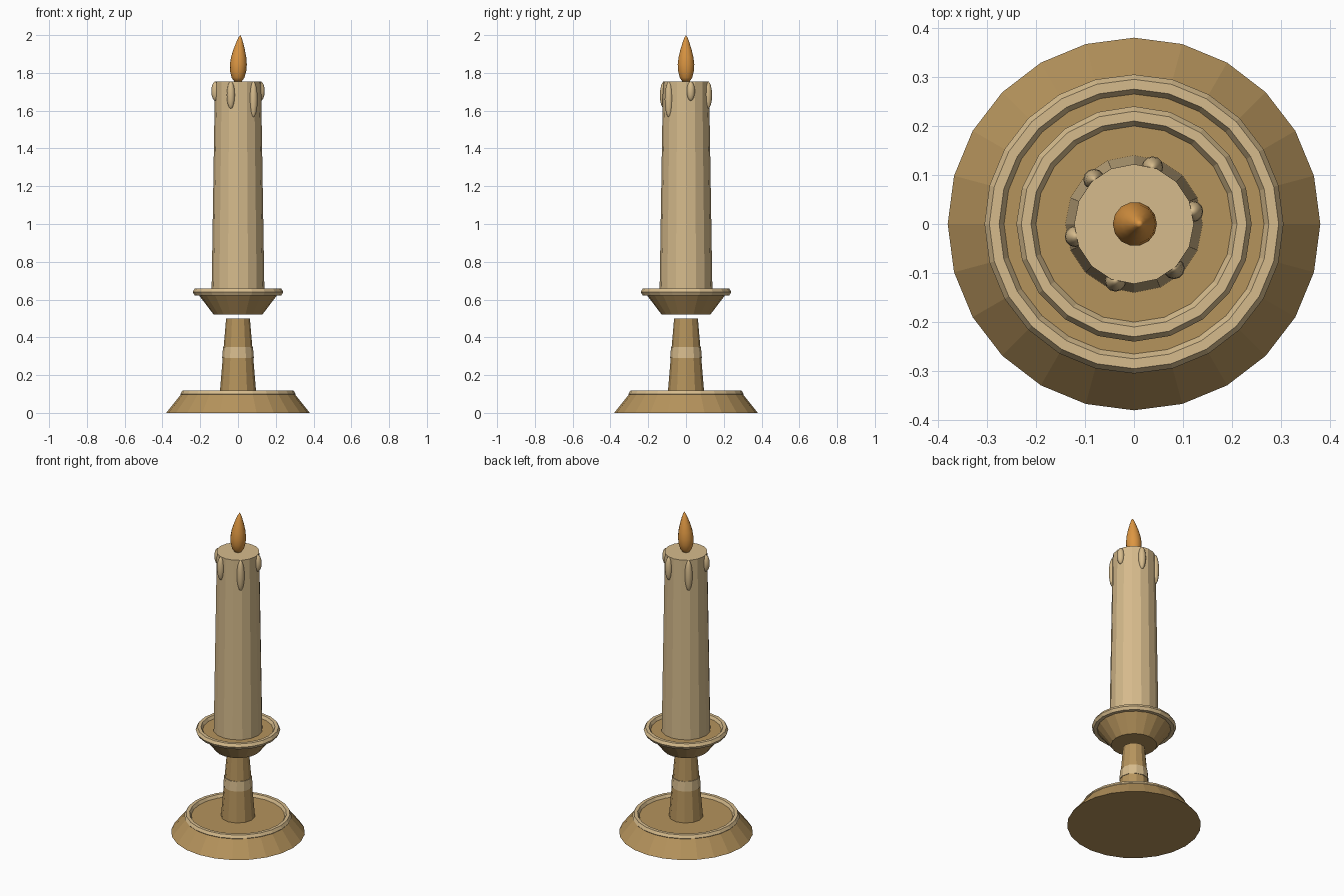
import bpy, bmesh, math

if "Cube" in bpy.data.objects:
    bpy.data.objects.remove(bpy.data.objects["Cube"])


def material(name, srgb):
    m = bpy.data.materials.new(name)
    lin = [((c / 255 + 0.055) / 1.055) ** 2.4 for c in srgb]
    m.diffuse_color = (*lin, 1)
    m.use_nodes = True
    m.node_tree.nodes["Principled BSDF"].inputs["Base Color"].default_value = m.diffuse_color
    return m


BROWN = material("warm brown", (181, 147, 92))
CREAM = material("pale wax", (214, 187, 140))
ORANGE = material("flame orange", (220, 150, 66))


def finish(name, mat, smooth=False):
    ob = bpy.context.object
    ob.name = name
    ob.data.materials.append(mat)
    if smooth:
        bpy.ops.object.shade_smooth()
    return ob


def frustum(name, sides, r0, r1, z0, z1, mat):
    bpy.ops.mesh.primitive_cone_add(vertices=sides, radius1=r0, radius2=r1,
                                    depth=z1 - z0, location=(0, 0, (z0 + z1) / 2))
    return finish(name, mat)


def rim(name, sides, radius, z):
    bpy.ops.mesh.primitive_torus_add(major_segments=sides, minor_segments=6,
                                     major_radius=radius, minor_radius=0.02,
                                     location=(0, 0, z))
    return finish(name, CREAM)


# Foot with raised rim
frustum("base", 24, 0.38, 0.30, 0.0, 0.10, BROWN)
rim("base_rim", 24, 0.285, 0.10)

# Stem with a pale band
frustum("stem", 12, 0.097, 0.063, 0.10, 0.50, BROWN)
frustum("stem_band", 12, 0.084, 0.079, 0.29, 0.35, CREAM)

# Drip tray floating just above the stem
frustum("drip_tray", 20, 0.13, 0.22, 0.522, 0.64, BROWN)
rim("tray_rim", 20, 0.22, 0.64)

# Candle
frustum("candle", 16, 0.14, 0.122, 0.63, 1.755, CREAM)

# Wax drips in three repeating lengths
for i in range(6):
    a = math.radians(12 + 60 * i)
    low = (1.652, 1.61, 1.565)[i % 3]
    top = 1.755
    bpy.ops.mesh.primitive_uv_sphere_add(
        segments=12, ring_count=8, radius=1,
        location=(0.122 * math.cos(a), 0.122 * math.sin(a), (low + top) / 2))
    bpy.context.object.scale = (0.022, 0.022, (top - low) / 2)
    finish(f"wax_drip_{i + 1}", CREAM, smooth=True)

# Flame: lathed teardrop whose tip leans slightly sideways
profile = [(0.018, 1.752), (0.034, 1.775), (0.043, 1.81), (0.045, 1.845),
           (0.040, 1.885), (0.030, 1.925), (0.017, 1.965), (0.008, 1.988)]
N = 14
bm = bmesh.new()
rings = []
for r, z in profile:
    lean = 0.012 * ((z - 1.75) / 0.25) ** 2
    rings.append([bm.verts.new((lean + r * math.cos(2 * math.pi * k / N),
                                r * math.sin(2 * math.pi * k / N), z))
                  for k in range(N)])
tip = bm.verts.new((0.012, 0, 2.0))
for lo, hi in zip(rings, rings[1:]):
    for k in range(N):
        j = (k + 1) % N
        bm.faces.new((lo[k], lo[j], hi[j], hi[k]))
for k in range(N):
    bm.faces.new((rings[-1][k], rings[-1][(k + 1) % N], tip))
bm.faces.new(rings[0][::-1])
for f in bm.faces:
    f.smooth = True
mesh = bpy.data.meshes.new("flame")
bm.to_mesh(mesh)
bm.free()
mesh.materials.append(ORANGE)
bpy.context.collection.objects.link(bpy.data.objects.new("flame", mesh))
